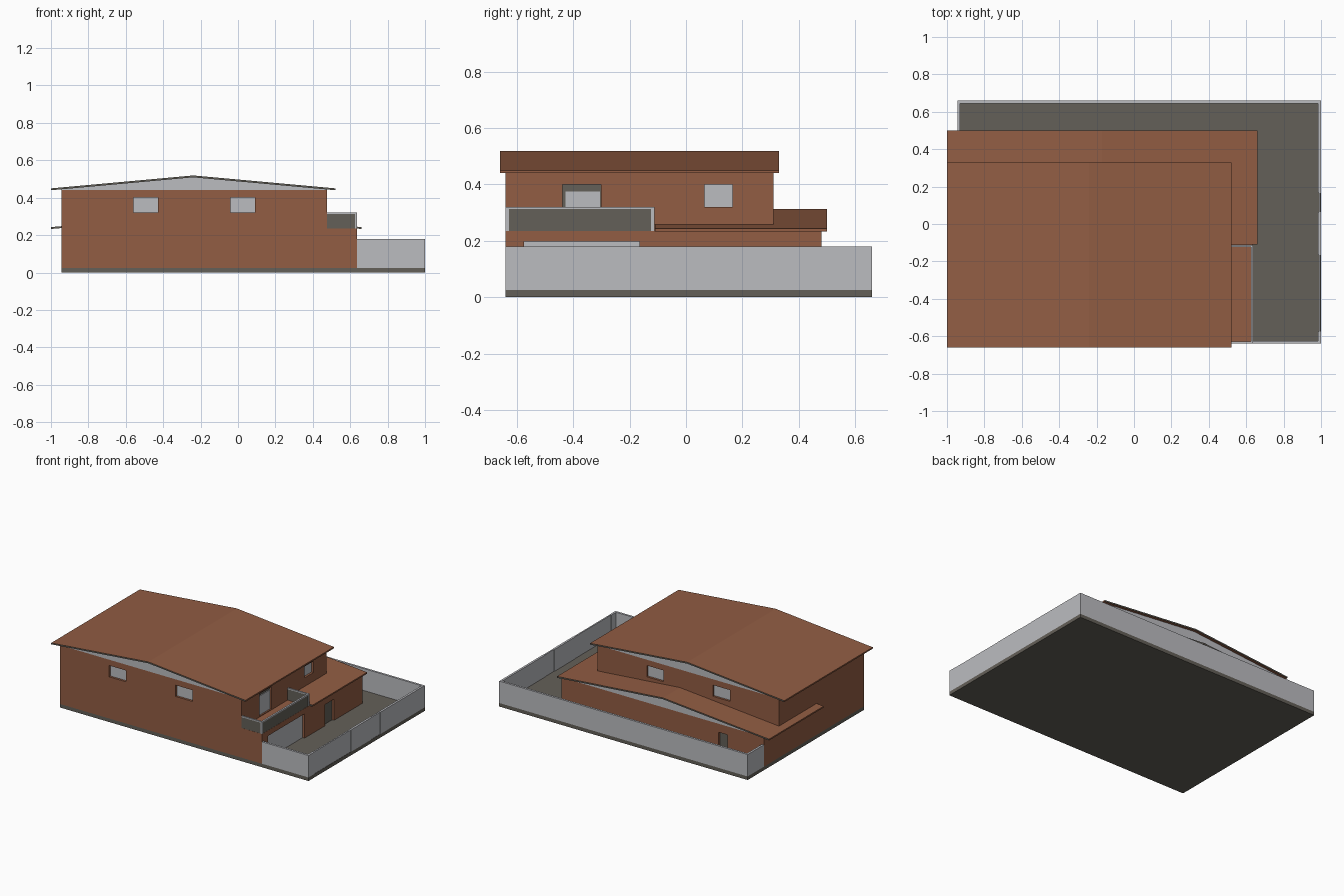
import bpy, bmesh

if "Cube" in bpy.data.objects:
    bpy.data.objects.remove(bpy.data.objects["Cube"])


def material(name, rgb):
    m = bpy.data.materials.new(name)
    m.diffuse_color = (*rgb, 1)
    m.use_nodes = True
    m.node_tree.nodes["Principled BSDF"].inputs["Base Color"].default_value = m.diffuse_color
    return m


BRICK = material("brick_brown", (0.29, 0.11, 0.057))
GREY = material("light_grey", (0.50, 0.505, 0.53))
DARK = material("dark_grey", (0.127, 0.117, 0.098))


def finish(name, bm, *mats):
    bmesh.ops.recalc_face_normals(bm, faces=bm.faces)
    me = bpy.data.meshes.new(name)
    bm.to_mesh(me)
    bm.free()
    for m in mats:
        me.materials.append(m)
    ob = bpy.data.objects.new(name, me)
    bpy.context.collection.objects.link(ob)
    return ob


def boxes(name, mat, *dims):
    """Axis-aligned boxes given as (x0, x1, y0, y1, z0, z1)."""
    bm = bmesh.new()
    for x0, x1, y0, y1, z0, z1 in dims:
        for v in bmesh.ops.create_cube(bm, size=1)["verts"]:
            v.co = (x1 if v.co.x > 0 else x0, y1 if v.co.y > 0 else y0,
                    z1 if v.co.z > 0 else z0)
    return finish(name, bm, mat)


def extrude_y(name, profile, y0, y1, *mats):
    bm = bmesh.new()
    f = bm.faces.new([bm.verts.new((x, y0, z)) for x, z in profile])
    ext = bmesh.ops.extrude_face_region(bm, geom=[f])["geom"]
    bmesh.ops.translate(bm, vec=(0, y1 - y0, 0),
                        verts=[g for g in ext if isinstance(g, bmesh.types.BMVert)])
    return finish(name, bm, *mats)


def gable_roof(name, x0, x1, y0, y1, z_eave, z_ridge, wall, t=0.01):
    """Folded roof sheet with dark end edges, and a grey gable filling below."""
    xr = (x0 + x1) / 2
    wx0, wx1, wy0, wy1, wz = wall
    roof = extrude_y(name + "_roof",
                     [(x0, z_eave), (xr, z_ridge), (x1, z_eave), (x1, z_eave - t),
                      (xr, z_ridge - t), (x0, z_eave - t)], y0, y1, BRICK, DARK)
    for p in roof.data.polygons:
        p.material_index = int(abs(p.normal.y) > 0.9)

    def under(x):
        return z_ridge - t - (z_ridge - z_eave) * abs(x - xr) / (x1 - xr)
    extrude_y(name + "_gable", [(wx0, wz), (wx1, wz), (wx1, under(wx1)),
                                (xr, under(xr)), (wx0, under(wx0))], wy0, wy1, GREY)


def cut(ob, name, *dims):
    cutter = boxes(name, BRICK, *dims)
    cutter.hide_render = True
    cutter.hide_viewport = False
    cutter.display_type = 'WIRE'
    mod = ob.modifiers.new("openings", 'BOOLEAN')
    mod.object = cutter
    mod.solver = 'EXACT'


# ground slab
boxes("base_slab", DARK, (-0.945, 1, -0.64, 0.66, 0, 0.025))

# storeys, with shallow recesses for windows and doors
D = 0.02
ground = boxes("ground_floor", BRICK, (-0.945, 0.637, -0.64, 0.48, 0.025, 0.235))
upper = boxes("upper_floor", BRICK, (-0.945, 0.475, -0.64, 0.31, 0.235, 0.441))
cut(ground, "ground_cutter",
    (0.637 - D, 0.7, -0.575, -0.165, 0.02, 0.197),
    (0.637 - D, 0.7, 0.065, 0.165, 0.02, 0.175),
    (-0.66, -0.59, 0.48 - D, 0.55, 0.02, 0.175))
window_x = [(-0.56, -0.427), (-0.04, 0.09)]
cut(upper, "upper_cutter",
    *[(a, b, -0.7, -0.64 + D, 0.32, 0.4) for a, b in window_x],
    *[(a, b, 0.31 - D, 0.4, 0.32, 0.4) for a, b in window_x],
    (0.475 - D, 0.55, 0.065, 0.165, 0.32, 0.4),
    (0.475 - D, 0.55, -0.437, -0.302, 0.24, 0.4))

# window panes and doors, thin plates at the back of the recesses
P = 0.005
boxes("window_panes", GREY,
      *[(a, b, -0.64 + D - P, -0.64 + D, 0.32, 0.4) for a, b in window_x],
      *[(a, b, 0.31 - D, 0.31 - D + P, 0.32, 0.4) for a, b in window_x],
      (0.475 - D, 0.475 - D + P, 0.065, 0.165, 0.32, 0.4))
boxes("garage_door", GREY, (0.637 - D, 0.637 - D + P, -0.575, -0.165, 0.025, 0.197))
boxes("ground_doors", DARK,
      (0.637 - D, 0.637 - D + P, 0.065, 0.165, 0.025, 0.175),
      (-0.66, -0.59, 0.48 - D, 0.48 - D + P, 0.025, 0.175))
boxes("balcony_door_frame", DARK, (0.475 - D, 0.475 - D + P, -0.437, -0.302, 0.24, 0.4))
boxes("balcony_door_glass", GREY,
      (0.475 - D + P, 0.475 - D + 2 * P, -0.428, -0.304, 0.24, 0.375))

# roofs
gable_roof("upper", -1, 0.52, -0.66, 0.33, 0.45, 0.519,
           (-0.945, 0.475, -0.64, 0.31, 0.441))
gable_roof("lower", -1, 0.66, -0.11, 0.5, 0.243, 0.313,
           (-0.945, 0.635, -0.105, 0.48, 0.2345))

# balcony: dark panels in a light frame of rails and corner posts
X, Y0, Y1, W, Z0, Z1 = 0.637, -0.64, -0.112, 0.012, 0.235, 0.312
boxes("balcony_panels", DARK,
      (0.475, X - W, Y0 + 0.001, Y0 + W - 0.001, Z0, Z1),
      (0.475, X - W, Y1 - W + 0.001, Y1 - 0.001, Z0, Z1),
      (X - W + 0.001, X - 0.001, Y0 + W, Y1 - W, Z0, Z1))
boxes("balcony_frame", GREY,
      (0.475, X, Y0, Y0 + W, Z1, 0.32), (0.475, X, Y1 - W, Y1, Z1, 0.32),
      (X - W, X, Y0 + W, Y1 - W, Z1, 0.32),
      (X - W, X, Y0, Y0 + W, Z0, Z1), (X - W, X, Y1 - W, Y1, Z0, Z1))

# yard walls and the two street gates
T, H = 0.015, 0.18
gates = [(-0.575, -0.165), (0.065, 0.165)]
stops = [-0.64] + [v for g in gates for v in g] + [0.66]
boxes("yard_wall", GREY,
      *[(1 - T, 1, stops[i], stops[i + 1], 0.025, H) for i in (0, 2, 4)],
      (-0.945 + T, 1 - T, 0.66 - T, 0.66, 0.025, H),
      (-0.945, -0.945 + T, 0.48, 0.66, 0.025, H),
      (0.637, 1 - T, -0.64, -0.64 + T, 0.025, H))
boxes("street_gates", GREY, *[(1 - T + 0.003, 0.998, a, b, 0.025, H) for a, b in gates])
